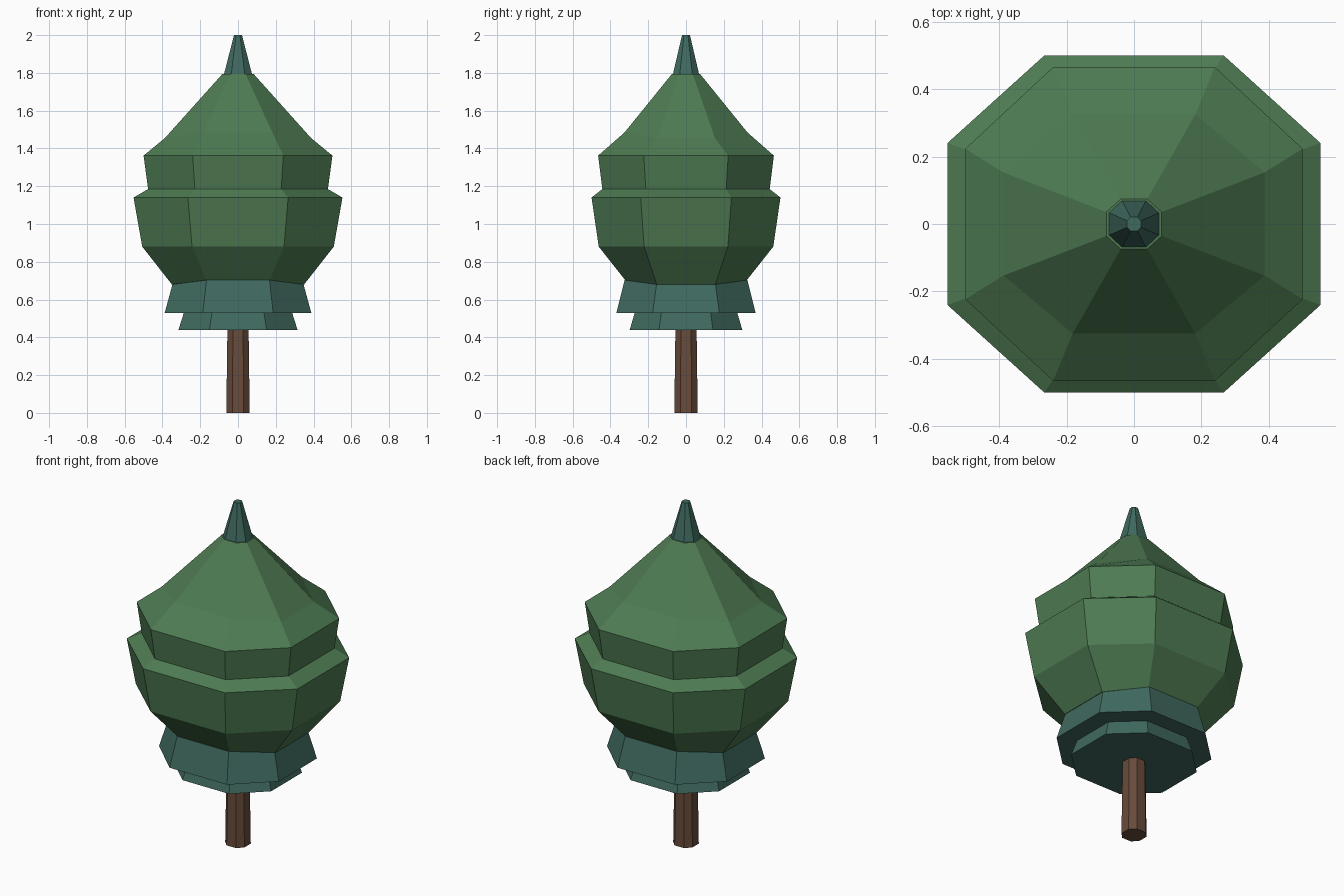
import bpy
import bmesh

if "Cube" in bpy.data.objects:
    bpy.data.objects.remove(bpy.data.objects["Cube"])


def material(name, rgb):
    m = bpy.data.materials.new(name)
    m.diffuse_color = (*rgb, 1)
    m.use_nodes = True
    m.node_tree.nodes["Principled BSDF"].inputs["Base Color"].default_value = m.diffuse_color
    return m


LEAF = material("leaf green", (0.076, 0.198, 0.085))
TEAL = material("teal green", (0.050, 0.142, 0.114))
BARK = material("bark brown", (0.138, 0.070, 0.043))


def ring(x, y, z, zy=None, k=0.48):
    """Octagon with flats facing the axes; zy is the height of the y-facing edges."""
    zy = z if zy is None else zy
    return [(x, -k * y, z), (x, k * y, z), (k * x, y, zy), (-k * x, y, zy),
            (-x, k * y, z), (-x, -k * y, z), (-k * x, -y, zy), (k * x, -y, zy)]


def loft(name, rings, mat):
    """Skin stacked octagons into a closed flat-shaded part."""
    bm = bmesh.new()
    loops = [[bm.verts.new(p) for p in r] for r in rings]
    for a, b in zip(loops, loops[1:]):
        for i in range(8):
            j = (i + 1) % 8
            bm.faces.new((a[i], a[j], b[j], b[i]))
    bm.faces.new(loops[0][::-1])
    bm.faces.new(loops[-1])
    bmesh.ops.recalc_face_normals(bm, faces=bm.faces)
    mesh = bpy.data.meshes.new(name)
    bm.to_mesh(mesh)
    bm.free()
    mesh.materials.append(mat)
    obj = bpy.data.objects.new(name, mesh)
    bpy.context.collection.objects.link(obj)
    return obj


# Trunk
loft("trunk", [ring(0.062, 0.062, 0), ring(0.056, 0.056, 0.45)], BARK)

# Two flared skirts of foliage under the crown
loft("lower_skirt", [ring(0.315, 0.298, 0.44), ring(0.285, 0.27, 0.535)], TEAL)
loft("upper_skirt", [ring(0.388, 0.368, 0.53), ring(0.347, 0.325, 0.68, 0.703)], TEAL)

# Stepped crown
loft("crown", [
    ring(0.35, 0.322, 0.68, 0.703),
    ring(0.507, 0.462, 0.88),
    ring(0.553, 0.50, 1.14),
    ring(0.476, 0.443, 1.185),
    ring(0.50, 0.465, 1.362),
    ring(0.387, 0.325, 1.455, 1.485, 0.47),
    ring(0.082, 0.074, 1.795),
], LEAF)

# Pointed tip
loft("tip", [ring(0.075, 0.07, 1.79), ring(0.021, 0.021, 2.0)], TEAL)
